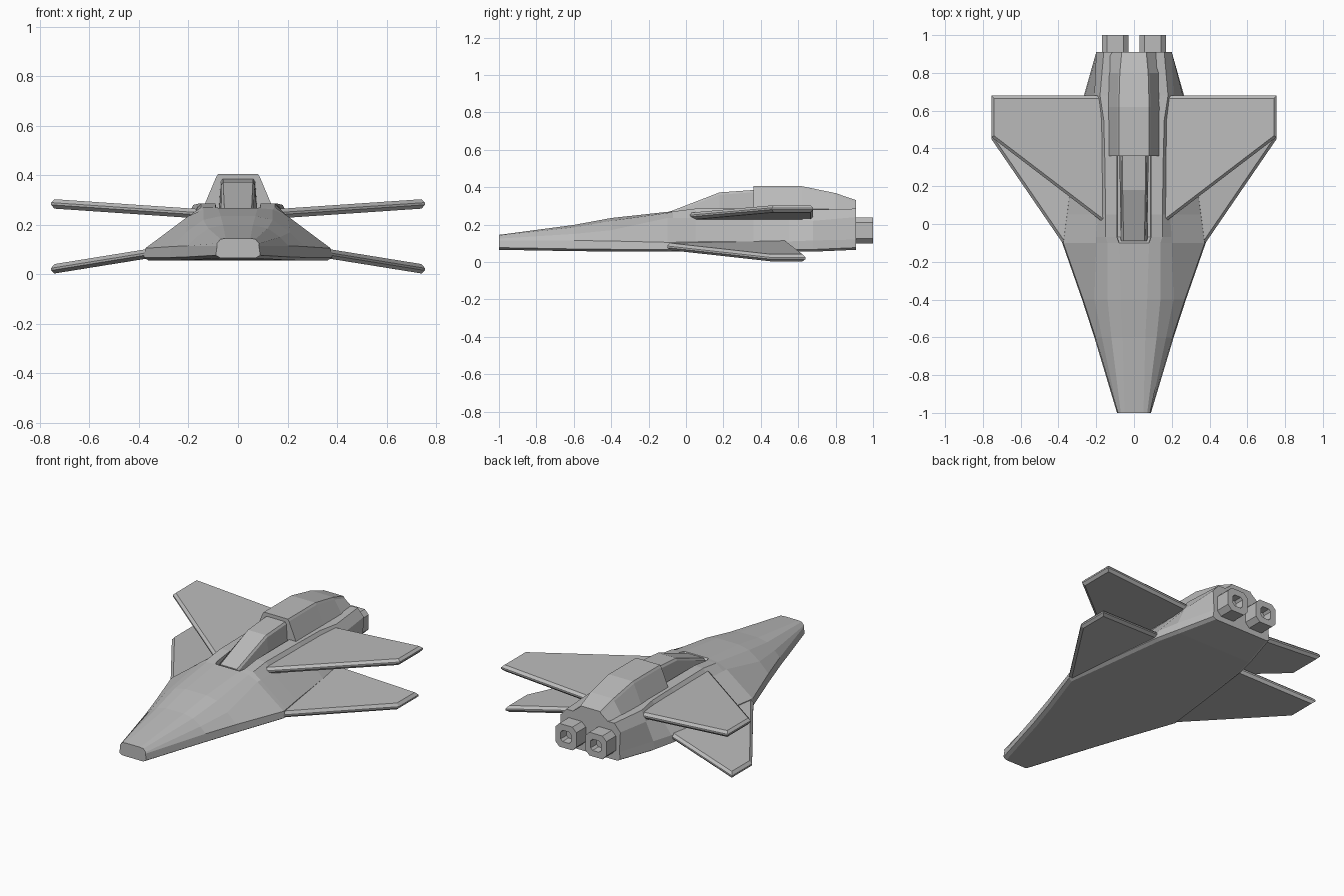
import bpy, bmesh
from mathutils import Vector

cube = bpy.data.objects.get("Cube")
if cube:
    bpy.data.objects.remove(cube, do_unlink=True)

grey = bpy.data.materials.new("hull_grey")
grey.use_nodes = True
colour = (0.5, 0.5, 0.5, 1)
grey.diffuse_color = colour
grey.node_tree.nodes["Principled BSDF"].inputs["Base Color"].default_value = colour


def finish(bm, name):
    """Turn a bmesh into a flat-shaded grey object."""
    bmesh.ops.recalc_face_normals(bm, faces=bm.faces)
    mesh = bpy.data.meshes.new(name)
    bm.to_mesh(mesh)
    bm.free()
    mesh.materials.append(grey)
    obj = bpy.data.objects.new(name, mesh)
    bpy.context.collection.objects.link(obj)
    return obj


def loft(name, sections):
    """Skin symmetric sections, each given as (y, half profile from bottom to top)."""
    bm = bmesh.new()
    rings = []
    for y, half in sections:
        outline = half + [(-x, z) for x, z in reversed(half)]
        rings.append([bm.verts.new((x, y, z)) for x, z in outline])
    count = len(rings[0])
    for a, b in zip(rings, rings[1:]):
        for i in range(count):
            j = (i + 1) % count
            bm.faces.new((a[i], a[j], b[j], b[i]))
    bm.faces.new(rings[0])
    bm.faces.new(rings[-1])
    return finish(bm, name)


def wing(name, side, outline, thickness=0.038):
    """Thick plate with chamfered edges; outline holds (x, y, z) mid points."""
    bm = bmesh.new()
    lift = Vector((0, 0, thickness / 2))
    points = [Vector((x * side, y, z)) for x, y, z in outline]
    top = [bm.verts.new(p + lift) for p in points]
    low = [bm.verts.new(p - lift) for p in points]
    bm.faces.new(top)
    bm.faces.new(low)
    rims = []
    for i in range(len(points)):
        j = (i + 1) % len(points)
        bm.faces.new((top[i], top[j], low[j], low[i]))
        if j:  # the last edge is the root, hidden in the hull
            rims += [bm.edges.get((top[i], top[j])), bm.edges.get((low[i], low[j]))]
    bmesh.ops.recalc_face_normals(bm, faces=bm.faces)
    bmesh.ops.bevel(bm, geom=rims, offset=thickness * 0.38, segments=1, affect='EDGES')
    return finish(bm, name)


def nozzle(name, x):
    """Chamfered square tube with a recessed outlet."""
    bm = bmesh.new()

    def ring(size, y):
        cut = size * 0.62
        corners = [(size, -cut), (size, cut), (cut, size), (-cut, size),
                   (-size, cut), (-size, -cut), (-cut, -size), (cut, -size)]
        return [bm.verts.new((x + u, y, 0.168 + v)) for u, v in corners]

    rings = [ring(0.07, 0.85), ring(0.07, 1), ring(0.034, 1), ring(0.03, 0.95)]
    for a, b in zip(rings, rings[1:]):
        for i in range(len(a)):
            j = (i + 1) % len(a)
            bm.faces.new((a[i], a[j], b[j], b[i]))
    bm.faces.new(rings[0])
    bm.faces.new(rings[-1])
    return finish(bm, name)


# Hull: y, bottom z, edge x z, shoulder x z, ridge x z, deck x z, cockpit floor z
stations = [
    (-1, .065, .09, .115, .085, .125, .07, .142, .05, .145, .145),
    (-.6, .058, .21, .115, .17, .15, .12, .185, .06, .198, .198),
    (-.4, .056, .275, .112, .21, .17, .14, .22, .07, .235, .235),
    (-.1, .055, .38, .105, .2, .235, .14, .262, .08, .268, .268),
    (-.07, .055, .376, .105, .2, .235, .15, .27, .09, .27, .23),
    (.05, .055, .36, .108, .19, .235, .15, .285, .09, .285, .23),
    (.36, .055, .32, .11, .19, .235, .155, .285, .09, .285, .23),
    (.55, .055, .295, .11, .19, .235, .16, .285, .09, .285, .27),
    (.68, .055, .265, .115, .21, .22, .18, .28, .09, .285, .27),
    (.91, .065, .2, .12, .2, .24, .16, .285, .09, .285, .28),
]
sections = []
for y, base, ex, ez, sx, sz, rx, rz, dx, dz, floor in stations:
    sections.append((y, [(ex - .02, base), (ex, base + .012), (ex - .006, ez),
                         (sx, sz), (rx, rz), (dx, dz), (dx - .002, floor)]))
loft("hull", sections)


def housing(name, base, rows):
    """Trapezoid loft; rows hold y, bottom half width, top half width, top z."""
    loft(name, [(y, [(low, base), (low, min(base + .07, z - .01)),
                     (high + .008, z - .012), (high, z)]) for y, low, high, z in rows])


# Cockpit canopy and the engine housing behind it
housing("canopy", .2, [(-.09, .07, .055, .268), (.18, .075, .06, .372), (.38, .077, .062, .386)])
housing("engine_housing", .2, [(.36, .14, .08, .405), (.62, .14, .08, .405),
                               (.8, .138, .075, .368), (.91, .135, .065, .33)])

# Paired wings and nozzles
for side, label in ((1, "left"), (-1, "right")):
    wing("upper_wing_" + label, side,
         [(.165, .01, .245), (.755, .46, .285), (.755, .68, .285), (.165, .68, .245)])
    wing("lower_wing_" + label, side,
         [(.365, -.12, .083), (.755, .45, .02), (.755, .64, .02), (.27, .54, .098)])
    nozzle("nozzle_" + label, side * 0.1)
